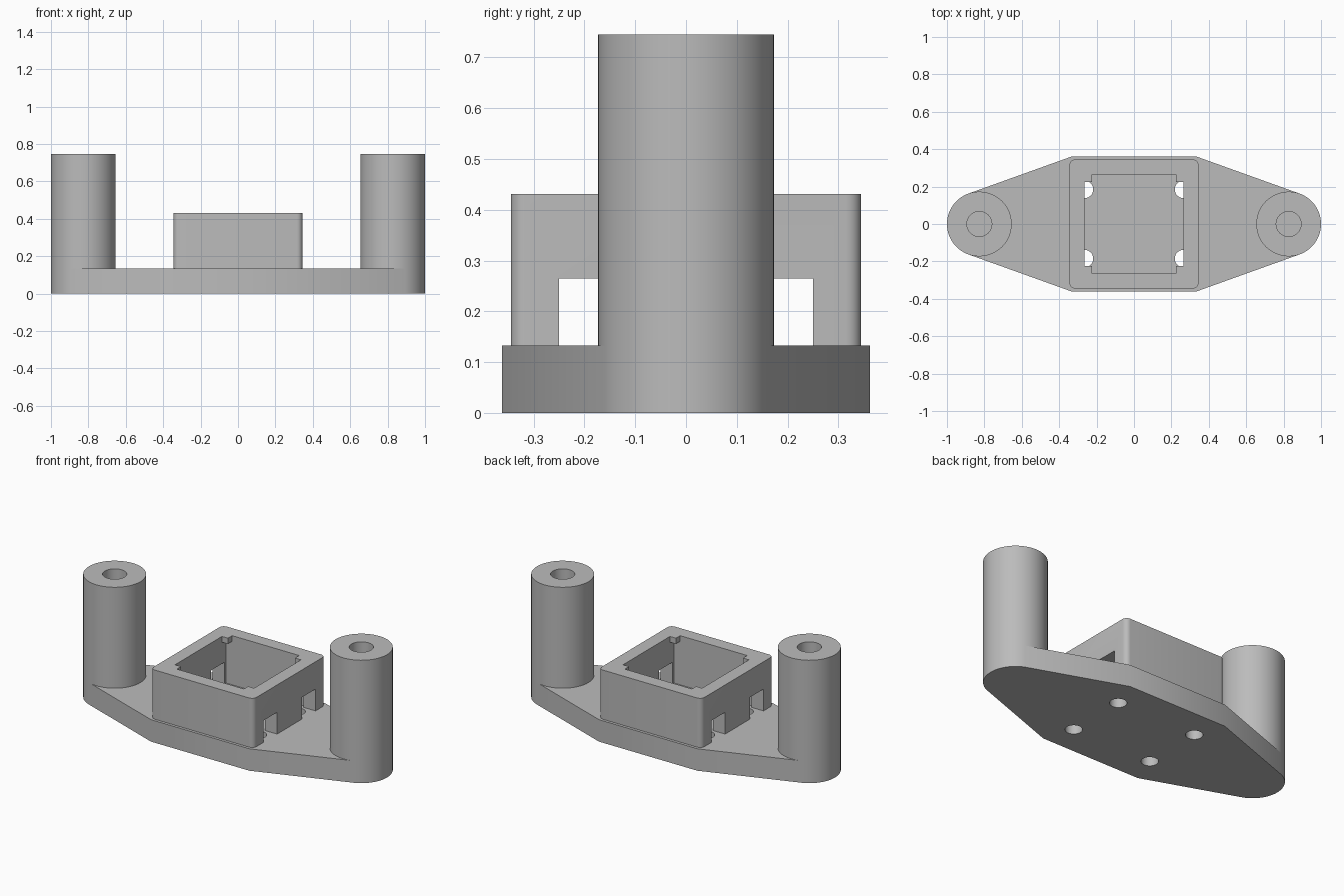
import bpy, bmesh, math
from mathutils import Vector
from mathutils.geometry import convex_hull_2d

if "Cube" in bpy.data.objects:
    bpy.data.objects.remove(bpy.data.objects["Cube"], do_unlink=True)

GREY = (0.5, 0.5, 0.5, 1)
mat = bpy.data.materials.new("plain grey")
mat.use_nodes = True
mat.diffuse_color = GREY
mat.node_tree.nodes["Principled BSDF"].inputs["Base Color"].default_value = GREY

BASE_H, BOX_H, POST_H = 0.133, 0.431, 0.745
POST_X, POST_R = 0.827, 0.173
BOX, CAVITY, TAB = 0.345, 0.265, 0.225
HOLE_X, HOLE_Y, HOLE_R = 0.265, 0.185, 0.047


def circle(x, y, r, n=64):
    return [(x + r * math.cos(math.tau * i / n), y + r * math.sin(math.tau * i / n))
            for i in range(n)]


def rect(x0, x1, y0, y1):
    return [(x0, y0), (x1, y0), (x1, y1), (x0, y1)]


def hull(points):
    return [points[i] for i in convex_hull_2d([Vector(p) for p in points])]


def prism(name, outline, z0, z1):
    """Extrude a closed outline between two heights."""
    bm = bmesh.new()
    face = bm.faces.new([bm.verts.new((x, y, z0)) for x, y in outline])
    top = bmesh.ops.extrude_face_region(bm, geom=[face])["geom"]
    bmesh.ops.translate(bm, vec=(0, 0, z1 - z0),
                        verts=[v for v in top if isinstance(v, bmesh.types.BMVert)])
    bmesh.ops.recalc_face_normals(bm, faces=bm.faces)
    mesh = bpy.data.meshes.new(name)
    bm.to_mesh(mesh)
    bm.free()
    mesh.materials.append(mat)
    obj = bpy.data.objects.new(name, mesh)
    bpy.context.collection.objects.link(obj)
    return obj


def activate(obj):
    bpy.ops.object.select_all(action='DESELECT')
    obj.select_set(True)
    bpy.context.view_layer.objects.active = obj


def cut(obj, outline, z0, z1):
    """Subtract a prism from the object."""
    cutter = prism("cutter", outline, z0, z1)
    cutter.hide_render = True
    mod = obj.modifiers.new("cut", 'BOOLEAN')
    mod.operation, mod.solver, mod.object = 'DIFFERENCE', 'EXACT', cutter
    activate(obj)
    bpy.ops.object.modifier_apply(modifier=mod.name)
    bpy.data.objects.remove(cutter, do_unlink=True)


def smooth(obj):
    activate(obj)
    bpy.ops.object.shade_smooth_by_angle(angle=math.radians(30))


# Base plate: tapered outline around both post ends and the wide middle
ends = circle(POST_X, 0, POST_R) + circle(-POST_X, 0, POST_R)
base = prism("base_plate", hull(ends + rect(-0.33, 0.33, -0.362, 0.362)), 0, BASE_H)
for sx in (-1, 1):
    for sy in (-1, 1):
        cut(base, circle(sx * HOLE_X, sy * HOLE_Y, HOLE_R, 32), -0.1, 0.3)
smooth(base)

# Posts with a bore down to the plate
for side, sx in (("left", 1), ("right", -1)):
    post = prism(side + "_post", circle(sx * POST_X, 0, POST_R), BASE_H, POST_H)
    cut(post, circle(sx * POST_X, 0, 0.067, 32), 0, 1)
    smooth(post)

# Socket box with rounded vertical corners
r = 0.03
corners = [p for sx in (-1, 1) for sy in (-1, 1)
           for p in circle(sx * (BOX - r), sy * (BOX - r), r, 24)]
box = prism("socket_box", hull(corners), BASE_H, BOX_H)
# Square cavity, narrowed at the rim by four small corner tabs
cut(box, rect(-CAVITY, CAVITY, -CAVITY, CAVITY), 0, BOX_H - 0.035)
c, t = CAVITY, TAB
cut(box, [(-c, -t), (-t, -t), (-t, -c), (t, -c), (t, -t), (c, -t),
          (c, t), (t, t), (t, c), (-t, c), (-t, t), (-c, t)], BOX_H - 0.05, 1)
# Windows through both side walls
for sy in (-1, 1):
    y0, y1 = sorted((sy * 0.118, sy * 0.25))
    cut(box, rect(-0.5, 0.5, y0, y1), 0, 0.265)
smooth(box)
